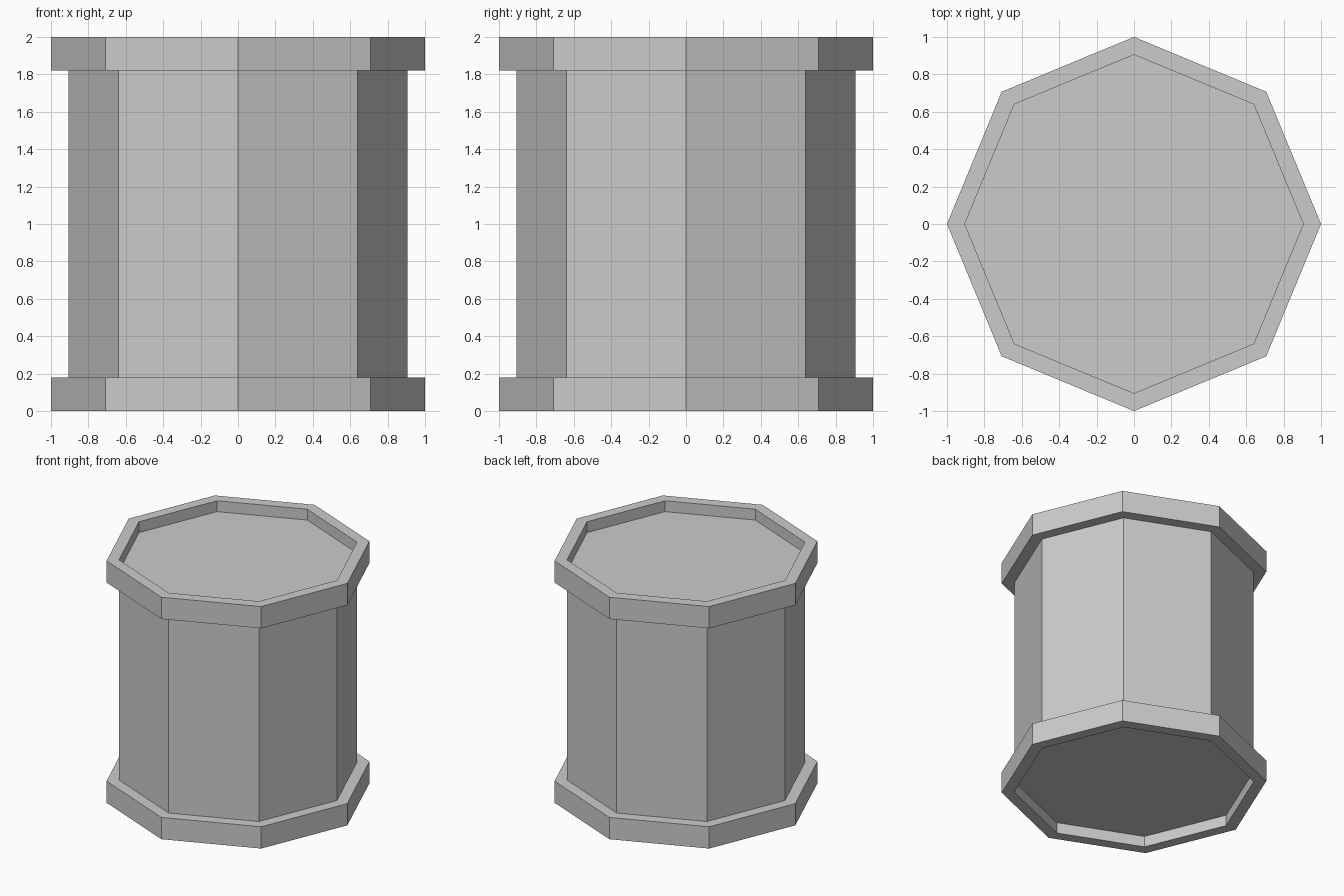
import bpy
import bmesh
from math import cos, sin, tau

if "Cube" in bpy.data.objects:
    bpy.data.objects.remove(bpy.data.objects["Cube"])

SIDES = 8
R_RIM, R_BODY = 1.0, 0.905
HEIGHT, RIM_H, RECESS = 2.0, 0.18, 0.09

# Outer profile (radius, z): bottom recess, bottom rim, body, top rim, top recess
lower = [(R_BODY, RECESS), (R_BODY, 0), (R_RIM, 0), (R_RIM, RIM_H), (R_BODY, RIM_H)]
profile = lower + [(r, HEIGHT - z) for r, z in reversed(lower)]

bm = bmesh.new()
rings = [[bm.verts.new((r * cos(tau * i / SIDES), r * sin(tau * i / SIDES), z))
          for i in range(SIDES)] for r, z in profile]

# Flat walls between neighbouring rings
for a, b in zip(rings, rings[1:]):
    for i in range(SIDES):
        j = (i + 1) % SIDES
        bm.faces.new((a[i], a[j], b[j], b[i]))

# Recessed end panels
bm.faces.new(reversed(rings[0]))
bm.faces.new(rings[-1])
bmesh.ops.recalc_face_normals(bm, faces=bm.faces)

mesh = bpy.data.meshes.new("octagonal_barrel")
bm.to_mesh(mesh)
bm.free()
barrel = bpy.data.objects.new("octagonal_barrel", mesh)
bpy.context.collection.objects.link(barrel)
